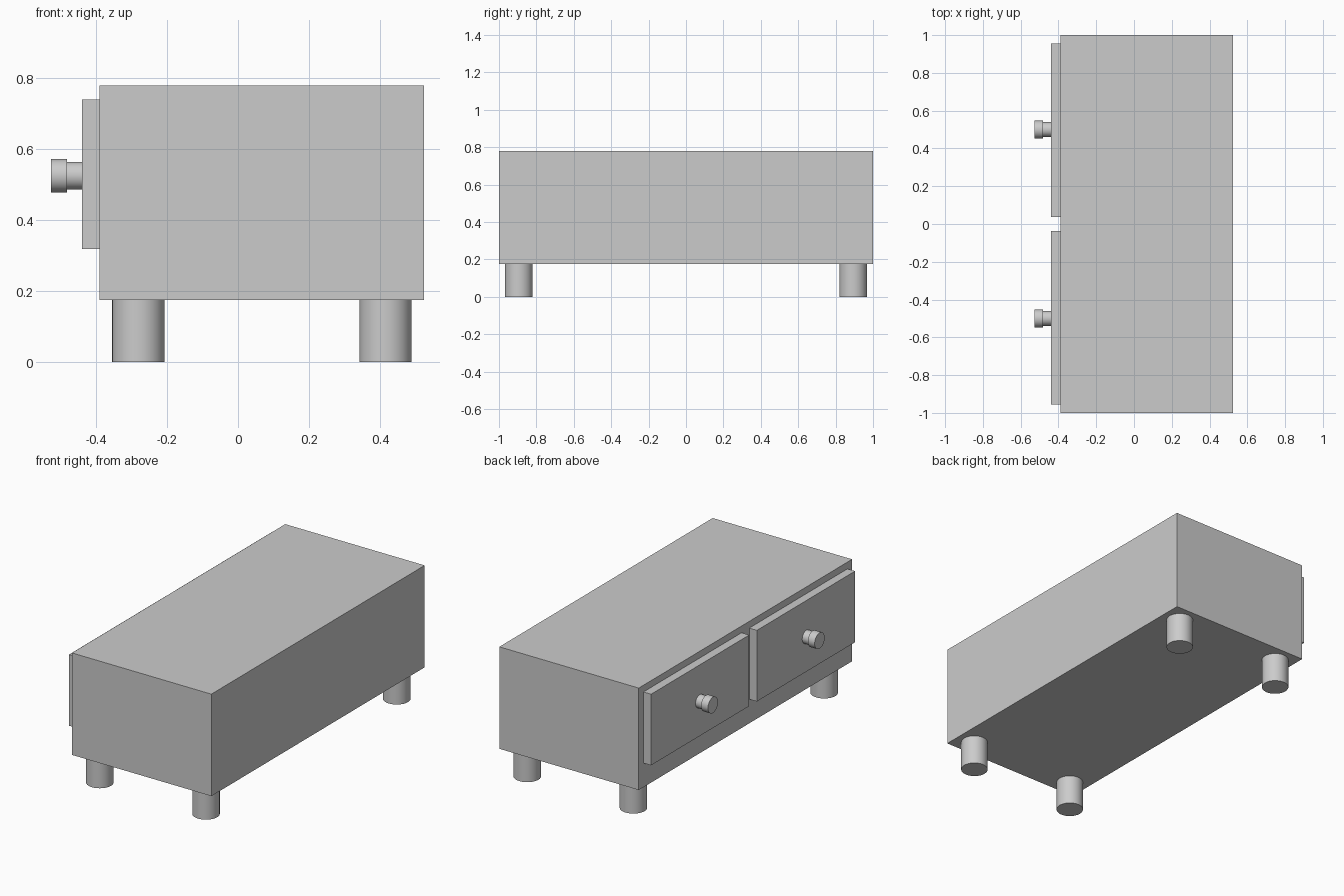
import bpy, math

if "Cube" in bpy.data.objects:
    bpy.data.objects.remove(bpy.data.objects["Cube"])


def box(name, x, y, z):
    """Box from (min, max) ranges."""
    bpy.ops.mesh.primitive_cube_add(size=1, location=[sum(r) / 2 for r in (x, y, z)])
    o = bpy.context.object
    o.name = name
    o.scale = [r[1] - r[0] for r in (x, y, z)]
    bpy.ops.object.transform_apply(location=False, rotation=False, scale=True)


def cylinder(name, radius, depth, loc, rot=(0, 0, 0)):
    bpy.ops.mesh.primitive_cylinder_add(vertices=32, radius=radius, depth=depth,
                                        location=loc, rotation=rot)
    bpy.context.object.name = name
    bpy.ops.object.shade_smooth_by_angle(angle=math.radians(30))


# Cabinet body
box("cabinet_body", (-0.39, 0.525), (-1, 1), (0.175, 0.78))

# Drawer fronts with two-part round knobs
along_x = (0, math.pi / 2, 0)
for side, s in (("left", 1), ("right", -1)):
    box(f"{side}_drawer_front", (-0.44, -0.39), sorted((s * 0.036, s * 0.956)), (0.318, 0.74))
    cylinder(f"{side}_knob_stem", 0.039, 0.045, (-0.4615, s * 0.5, 0.525), along_x)
    cylinder(f"{side}_knob_head", 0.047, 0.045, (-0.5045, s * 0.5, 0.525), along_x)

# Four round legs
for x in (-0.281, 0.416):
    for y in (-0.894, 0.894):
        cylinder("leg", 0.074, 0.175, (x, y, 0.0875))
